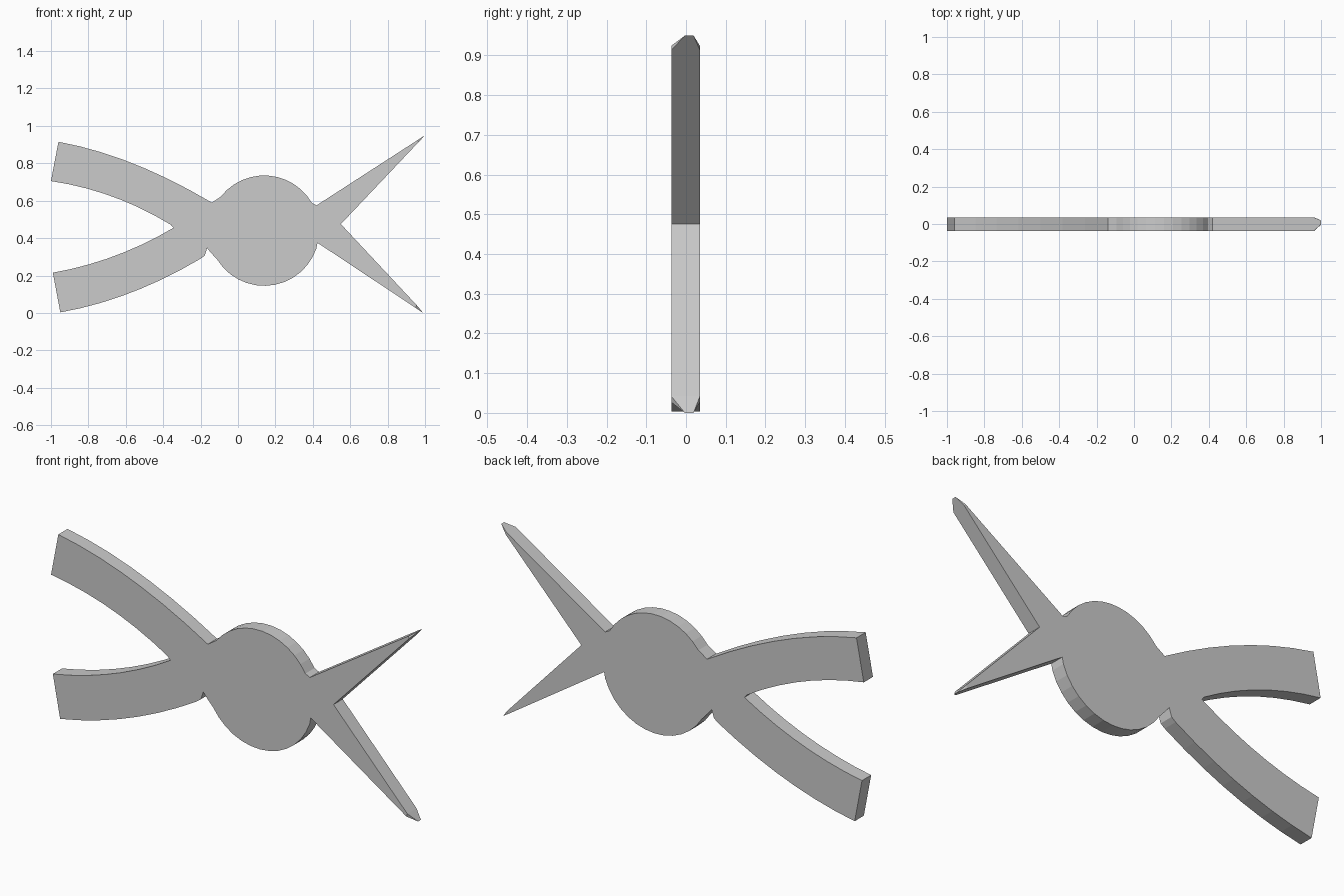
import bpy, bmesh, math
from mathutils import Vector
from mathutils.geometry import tessellate_polygon

if "Cube" in bpy.data.objects:
    bpy.data.objects.remove(bpy.data.objects["Cube"])

FRONT, BACK = -0.037, 0.035
CENTRE, RADIUS = (0.14, 0.44), 0.295


def arc(start, end, steps):
    """Points on the pivot disc rim, angles in degrees."""
    out = []
    for i in range(steps + 1):
        a = math.radians(start + (end - start) * i / steps)
        out.append((CENTRE[0] + RADIUS * math.cos(a), CENTRE[1] + RADIUS * math.sin(a)))
    return out


def bow(a, ctrl, b, steps=7):
    """Gently curved handle edge (quadratic curve)."""
    out = []
    for i in range(steps + 1):
        t = i / steps
        out.append(tuple((1 - t) ** 2 * p + 2 * t * (1 - t) * q + t * t * r
                         for p, q, r in zip(a, ctrl, b)))
    return out


# Tapered jaws, with thinned tips
upper_tip, lower_tip = (1.0, 0.95), (0.99, 0.0)
outline = [(0.42, 0.575), (0.96, 0.924), upper_tip, (0.965, 0.913), (0.55, 0.475),
           (0.955, 0.042), lower_tip, (0.95, 0.027), (0.425, 0.375)]
# Lower rim of the pivot disc
outline += arc(-19, -148, 13)
# Lower handle
outline += [(-0.15, 0.328), (-0.165, 0.347), (-0.178, 0.307)]
outline += bow((-0.2, 0.29), (-0.57, 0.07), (-0.95, 0.003))
outline += bow((-0.99, 0.215), (-0.65, 0.275), (-0.345, 0.455))
# Upper handle
outline += bow((-0.36, 0.472), (-0.66, 0.655), (-1.0, 0.705))
outline += bow((-0.96, 0.915), (-0.57, 0.845), (-0.14, 0.59))
# Upper rim of the pivot disc
outline += arc(142, 30, 12)

# Flat plate body shared by the handles, pivot and jaws
bm = bmesh.new()
loops = []
for y in (FRONT, BACK):
    loop = []
    for p in outline:
        depth = y
        if p in (upper_tip, lower_tip):
            depth = 0.012 + (y - 0.012) * 0.3
        loop.append(bm.verts.new((p[0], depth, p[1])))
    loops.append(loop)
front, back = loops

# Front and back faces fill the concave outline
for tri in tessellate_polygon([[Vector((x, z, 0)) for x, z in outline]]):
    bm.faces.new([front[i] for i in tri])
    bm.faces.new([back[i] for i in reversed(tri)])

# Side walls
n = len(outline)
for i in range(n):
    j = (i + 1) % n
    bm.faces.new((front[i], back[i], back[j], front[j]))
bmesh.ops.recalc_face_normals(bm, faces=bm.faces)

mesh = bpy.data.meshes.new("plier_body")
bm.to_mesh(mesh)
bm.free()
obj = bpy.data.objects.new("plier_body", mesh)
bpy.context.collection.objects.link(obj)
